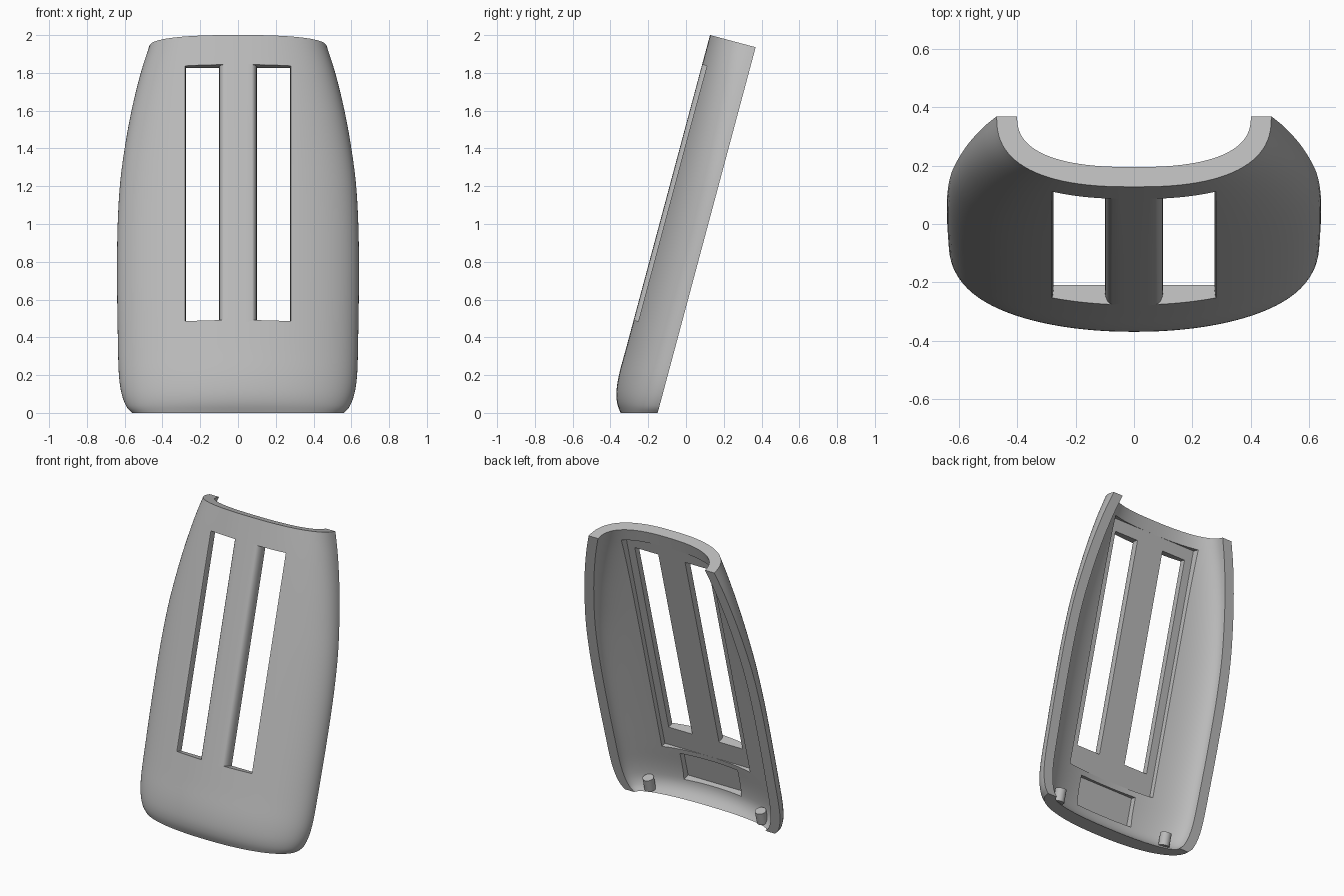
import bpy, bmesh
from math import sin, cos, tan, pi, radians

if "Cube" in bpy.data.objects:
    bpy.data.objects.remove(bpy.data.objects["Cube"], do_unlink=True)

TILT = radians(15)
WALL = 0.07
LENGTH = 2.004

grey = bpy.data.materials.new("plain grey")
grey.use_nodes = True
grey.diffuse_color = (0.5, 0.5, 0.5, 1)
grey.node_tree.nodes["Principled BSDF"].inputs["Base Color"].default_value = (0.5, 0.5, 0.5, 1)


def curve_at(points, s):
    """Smooth interpolation through (position, value) points."""
    i = 0
    while i < len(points) - 2 and s > points[i + 1][0]:
        i += 1

    def slope(k):
        a, b = points[max(k - 1, 0)], points[min(k + 1, len(points) - 1)]
        return (b[1] - a[1]) / (b[0] - a[0])

    (x0, y0), (x1, y1) = points[i], points[i + 1]
    h = x1 - x0
    t = (s - x0) / h
    return ((2*t**3 - 3*t**2 + 1) * y0 + (t**3 - 2*t**2 + t) * h * slope(i)
            + (3*t**2 - 2*t**3) * y1 + (t**3 - t**2) * h * slope(i + 1))


def add_object(name, bm):
    """Every part lives in the leaning frame: x across, -y out of the front, z along."""
    bmesh.ops.recalc_face_normals(bm, faces=bm.faces)
    mesh = bpy.data.meshes.new(name)
    bm.to_mesh(mesh)
    bm.free()
    mesh.materials.append(grey)
    ob = bpy.data.objects.new(name, mesh)
    bpy.context.collection.objects.link(ob)
    ob.rotation_euler.x = -TILT
    ob.location.y = -0.15
    return ob


def prism(name, outline, low, high):
    """Extrude an (x, depth) outline along the length."""
    bm = bmesh.new()
    rings = [[bm.verts.new((x, -d, z)) for x, d in outline] for z in (low, high)]
    n = len(outline)
    for ring in rings:
        bm.faces.new(ring)
    for i in range(n):
        j = (i + 1) % n
        bm.faces.new((rings[0][i], rings[0][j], rings[1][j], rings[1][i]))
    return add_object(name, bm)


def carve(target, cutter):
    mod = target.modifiers.new("cut", 'BOOLEAN')
    mod.operation = 'DIFFERENCE'
    mod.solver = 'EXACT'
    mod.object = cutter
    bpy.context.view_layer.update()
    bpy.context.view_layer.objects.active = target
    bpy.ops.object.modifier_apply(modifier=mod.name)
    bpy.data.objects.remove(cutter, do_unlink=True)


# Half width and front depth along the length
half_width = [(0, .56), (.03, .588), (.1, .615), (.2, .63), (.4, .636), (.7, .64), (1, .638),
              (1.25, .625), (1.45, .6), (1.65, .565), (1.86, .515), (LENGTH, .47)]
front_depth = [(0, .19), (.045, .22), (.1, .24), (.18, .25), (.3, .25), (LENGTH, .25)]

# Curved shell: lofted crescent sections, level at the foot, square at the top
ROWS, STEPS = 56, 48
bm = bmesh.new()
rows = []
for r in range(ROWS + 1):
    s = LENGTH * (r / ROWS) ** 1.5
    w, b = curve_at(half_width, s), curve_at(front_depth, s)
    power = 2 / (2 + 3 * (0.64 - w))
    lip = 0.03 * max(0, 1 - s / 0.1) ** 2
    row = []
    for a, d in ((w, b), (w - WALL, b - WALL - lip)):
        line = []
        for k in range(STEPS + 1):
            t = pi * k / STEPS
            c = cos(t)
            x = a * abs(c) ** power * (1 if c > 0 else -1)
            depth = d * max(sin(t), 0) ** power if 0 < k < STEPS else 0
            z = s - depth * tan(TILT) * max(0, 1 - s / 0.4)
            line.append(bm.verts.new((x, -depth, z)))
        row.append(line)
    rows.append(row[0] + row[1][::-1])
count = len(rows[0])
for lower, upper in zip(rows, rows[1:]):
    for i in range(count):
        j = (i + 1) % count
        bm.faces.new((lower[i], lower[j], upper[j], upper[i]))
for ring in (rows[0], rows[-1]):
    for i in range(STEPS):
        bm.faces.new((ring[i], ring[i + 1], ring[count - 2 - i], ring[count - 1 - i]))
shell = add_object("curved_shell", bm)

# Flat pocket behind the slots, and the small recess below it
for name, half, floor, low, high in (("pocket_cutter", .33, .18, .3, 1.92),
                                     ("recess_cutter", .215, .205, .07, .265)):
    box = [(-half, .02), (half, .02), (half, floor), (-half, floor)]
    carve(shell, prism(name, box, low, high))

# Two long slots with rounded front edges
for side in (-1, 1):
    flare = [(.088, .1)] + [(.088 + .03 * (1 - cos(a)), .2 + .05 * sin(a))
                            for a in (0, pi / 8, pi / 4, 3 * pi / 8, pi / 2)] + [(.118, .3)]
    outline = [(x, d) for x, d in flare] + [(-x, d) for x, d in reversed(flare)]
    carve(shell, prism("slot_cutter", [(side * .188 + x, d) for x, d in outline], .442, 1.842))

# Pair of locating pegs on the foot
parts = [shell]
for side, label in ((1, "left"), (-1, "right")):
    ring = [(side * .42 + .035 * cos(i * pi / 12), .07 + .035 * sin(i * pi / 12)) for i in range(24)]
    parts.append(prism(label + "_peg", ring, .0, .085))

# Smooth curved faces, keep crisp edges
bpy.ops.object.select_all(action='DESELECT')
for ob in parts:
    ob.select_set(True)
bpy.context.view_layer.objects.active = shell
bpy.ops.object.shade_smooth_by_angle(angle=radians(30))
